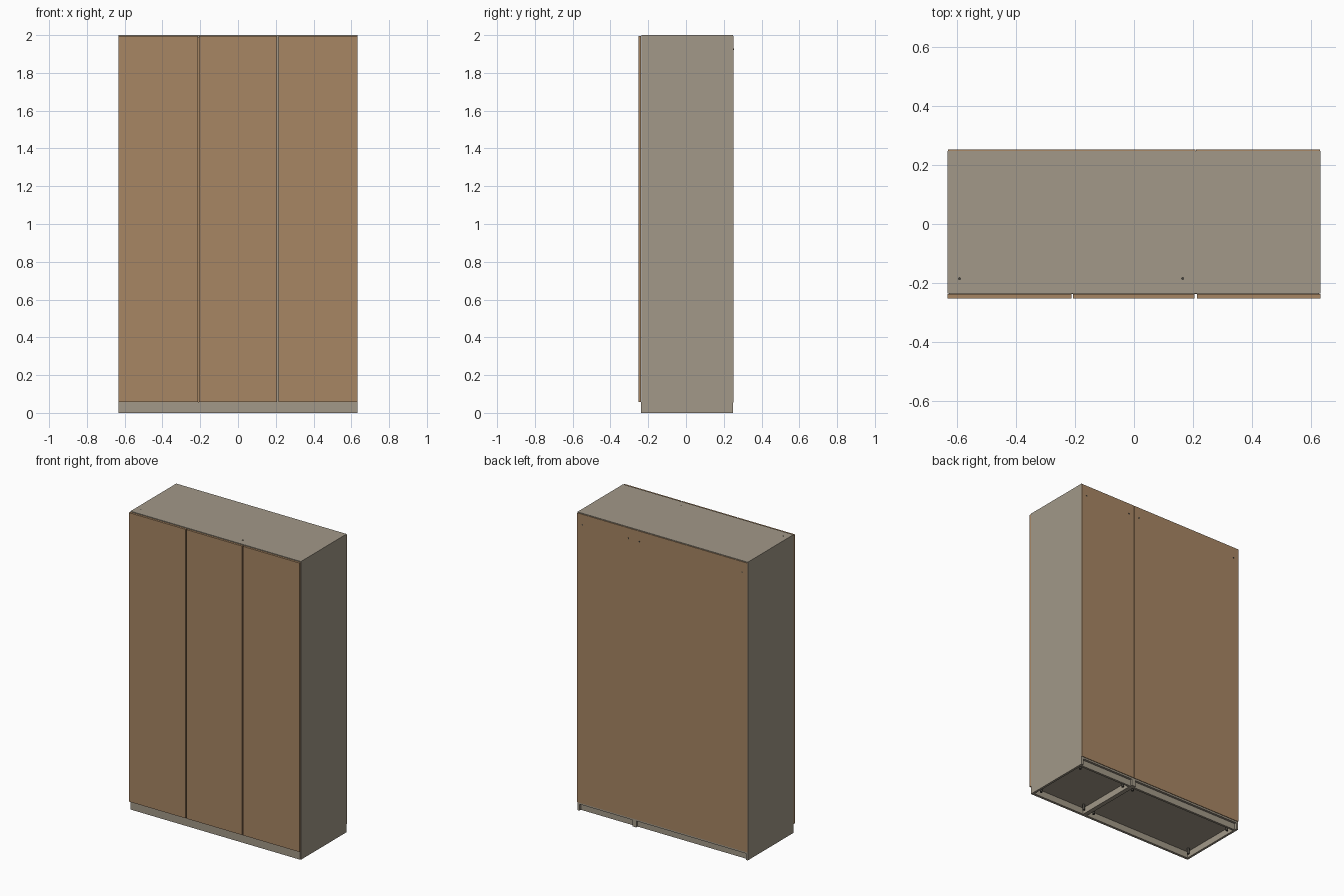
import bpy
import bmesh
from mathutils import Matrix

if "Cube" in bpy.data.objects:
    bpy.data.objects.remove(bpy.data.objects["Cube"], do_unlink=True)


def material(name, rgb):
    m = bpy.data.materials.new(name)
    m.use_nodes = True
    m.diffuse_color = (*rgb, 1)
    m.node_tree.nodes["Principled BSDF"].inputs["Base Color"].default_value = (*rgb, 1)
    return m


WOOD = material("brown wood", (0.39, 0.24, 0.127))
GREY = material("warm grey board", (0.36, 0.315, 0.246))
DARK = material("dark fittings", (0.06, 0.055, 0.045))


def finish(name, bm, mat):
    mesh = bpy.data.meshes.new(name)
    bm.to_mesh(mesh)
    bm.free()
    mesh.materials.append(mat)
    obj = bpy.data.objects.new(name, mesh)
    bpy.context.collection.objects.link(obj)
    return obj


def board(name, x, y, z, mat):
    """Box given by its (low, high) range on each axis."""
    bm = bmesh.new()
    bmesh.ops.create_cube(bm, size=1)
    for v in bm.verts:
        v.co = [r[0] if c < 0 else r[1] for c, r in zip(v.co, (x, y, z))]
    return finish(name, bm, mat)


def disc(name, centre, radius, height, mat, axis="Z"):
    bm = bmesh.new()
    bmesh.ops.create_cone(bm, cap_ends=True, segments=12, radius1=radius,
                          radius2=radius, depth=height)
    if axis == "Y":
        bm.transform(Matrix.Rotation(1.5707963, 4, "X"))
    bm.transform(Matrix.Translation(centre))
    return finish(name, bm, mat)


W, H = 0.632, 2.0            # half width and height
FRONT, BACK = -0.236, 0.248  # carcass depth
T, BASE = 0.015, 0.058       # board thickness and plinth height
SPLIT = 0.21                 # joint between the wide and narrow cabinets

# Two cabinets side by side
for side, x0, x1 in (("wide", -W, SPLIT), ("narrow", SPLIT, W)):
    inner = (x0 + T, x1 - T)
    board(side + "_right_side", (x0, x0 + T), (FRONT, BACK), (0, H), GREY)
    board(side + "_left_side", (x1 - T, x1), (FRONT, BACK), (0, H), GREY)
    board(side + "_top", inner, (FRONT, BACK), (H - T, H), GREY)
    board(side + "_bottom", inner, (FRONT, BACK), (BASE - T, BASE), GREY)
    board(side + "_back_plinth", inner, (BACK - 0.03, BACK - T), (0, BASE - T), GREY)
    board(side + "_back_panel", (x0 + 0.001, x1 - 0.001), (BACK, BACK + 0.004),
          (BASE - 0.003, H - 0.005), WOOD)

    # Levelling feet and fixing holes near the cabinet corners
    for label, x in (("right", x0 + 0.04), ("left", x1 - 0.04)):
        for end, y in (("front", FRONT + 0.05), ("back", BACK - 0.06)):
            disc(f"{side}_{label}_{end}_foot", (x, y, 0.024), 0.008, 0.04, DARK)
        disc(f"{side}_{label}_back_hole", (x, BACK + 0.004, H - 0.075),
             0.005, 0.002, DARK, "Y")
    if side == "wide":
        for label, x in (("right", x0 + 0.04), ("left", x1 - 0.045)):
            disc(f"top_{label}_hole", (x, -0.185, H), 0.005, 0.001, DARK)

# Front plinth across both cabinets
board("front_plinth", (-W + 0.004, W - 0.004), (FRONT - 0.002, FRONT + T),
      (0, BASE), GREY)

# Three plain doors
doors = (("right_door", -W, -SPLIT - 0.0025),
         ("middle_door", -SPLIT + 0.0025, SPLIT - 0.004),
         ("left_door", SPLIT + 0.004, W))
for name, x0, x1 in doors:
    board(name, (x0, x1), (-0.252, FRONT - 0.002), (BASE, H - 0.004), WOOD)
